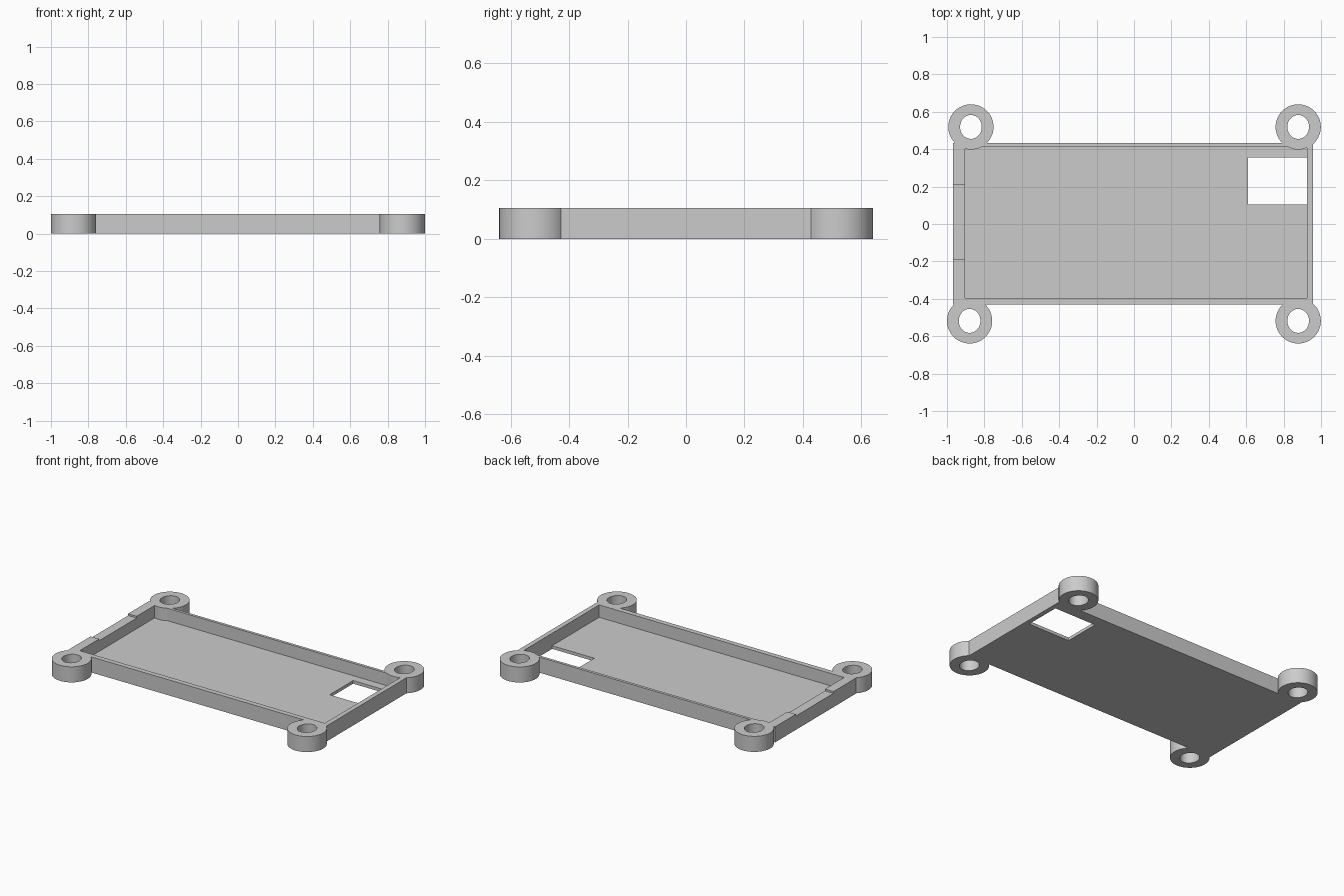
import bpy, bmesh, math
from mathutils import Matrix

if "Cube" in bpy.data.objects:
    bpy.data.objects.remove(bpy.data.objects["Cube"])

H, FLOOR = 0.105, 0.021

grey = bpy.data.materials.new("light grey")
grey.diffuse_color = (0.6, 0.6, 0.6, 1)
grey.use_nodes = True
grey.node_tree.nodes["Principled BSDF"].inputs["Base Color"].default_value = grey.diffuse_color


def make(name, bm):
    me = bpy.data.meshes.new(name)
    bm.to_mesh(me)
    bm.free()
    me.materials.append(grey)
    ob = bpy.data.objects.new(name, me)
    bpy.context.collection.objects.link(ob)
    return ob


def box(name, x0, x1, y0, y1, z0, z1):
    bm = bmesh.new()
    m = Matrix.Translation(((x0 + x1) / 2, (y0 + y1) / 2, (z0 + z1) / 2))
    m = m @ Matrix.Diagonal((x1 - x0, y1 - y0, z1 - z0, 1))
    bmesh.ops.create_cube(bm, size=1, matrix=m)
    return make(name, bm)


def cylinder(name, x, y, rx, ry, z0, z1):
    bm = bmesh.new()
    m = Matrix.Translation((x, y, (z0 + z1) / 2)) @ Matrix.Diagonal((rx, ry, z1 - z0, 1))
    bmesh.ops.create_cone(bm, cap_ends=True, segments=48, radius1=1, radius2=1,
                          depth=1, matrix=m)
    return make(name, bm)


def combine(body, tool, op):
    mod = body.modifiers.new(op, 'BOOLEAN')
    mod.operation, mod.solver, mod.object = op, 'EXACT', tool
    tool.hide_render = True
    bpy.context.view_layer.objects.active = body
    bpy.ops.object.modifier_apply(modifier=mod.name)
    bpy.data.objects.remove(tool)


# Shallow tray with its pocket, floor window and lowered step in the left wall
tray = box("mounting_tray", -0.967, 0.957, -0.43, 0.432, 0, H)
combine(tray, box("pocket", -0.903, 0.925, -0.396, 0.413, FLOOR, 0.3), 'DIFFERENCE')
combine(tray, box("window", 0.61, 0.925, 0.105, 0.355, -0.1, 0.06), 'DIFFERENCE')
combine(tray, box("wall_step", -1.1, -0.88, -0.19, 0.21, H - 0.012, 0.3), 'DIFFERENCE')

# Four screw lugs, slightly biting into the long walls, each with an oval hole
lugs = [(-0.872, 0.519), (0.878, 0.519), (-0.879, -0.518), (0.878, -0.518)]
for x, y in lugs:
    combine(tray, cylinder("lug", x, y, 0.121, 0.121, 0, H), 'UNION')
for x, y in lugs:
    combine(tray, cylinder("lug_hole", x, y, 0.058, 0.064, -0.1, 0.3), 'DIFFERENCE')

# Smooth the round lugs, keep every edge of the tray crisp
bpy.ops.object.select_all(action='DESELECT')
tray.select_set(True)
bpy.context.view_layer.objects.active = tray
bpy.ops.object.shade_smooth_by_angle(angle=math.radians(25))
